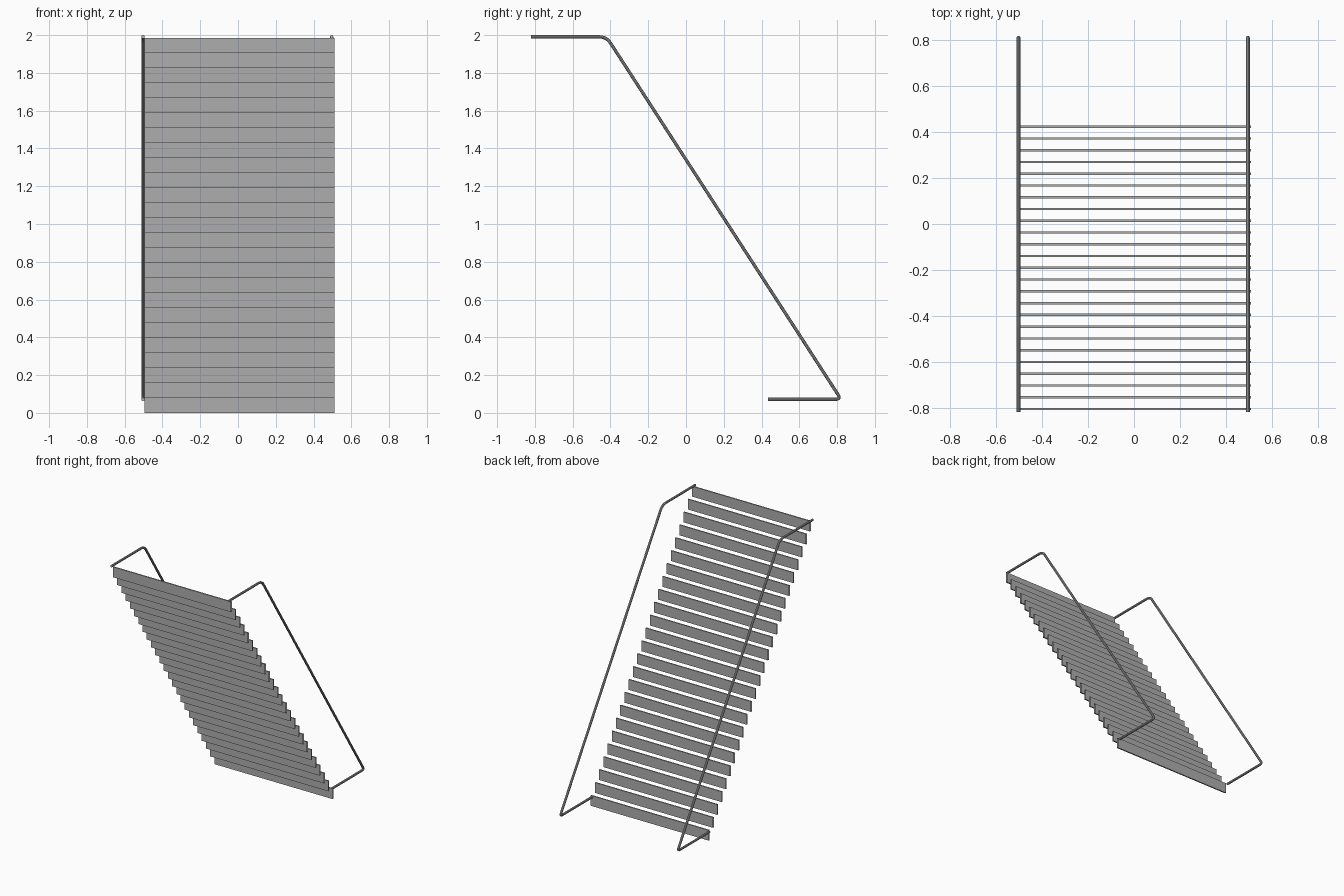
import bpy, bmesh
from mathutils import Vector

if "Cube" in bpy.data.objects:
    bpy.data.objects.remove(bpy.data.objects["Cube"])

grey = bpy.data.materials.new("mid grey")
grey.diffuse_color = (0.42, 0.42, 0.42, 1)
grey.use_nodes = True
grey.node_tree.nodes["Principled BSDF"].inputs["Base Color"].default_value = grey.diffuse_color

STEPS, RISE, RUN = 25, 0.0794, 0.05125
X0, X1, THICK = -0.495, 0.51, 0.01


def riser(i):
    """Thin upright board, open at its two ends."""
    y, z = 0.424 - i * RUN, i * RISE
    bm = bmesh.new()
    section = [(y - THICK / 2, z), (y + THICK / 2, z),
               (y + THICK / 2, z + RISE), (y - THICK / 2, z + RISE)]
    left = [bm.verts.new((X0, a, b)) for a, b in section]
    right = [bm.verts.new((X1, a, b)) for a, b in section]
    for k in range(4):
        n = (k + 1) % 4
        bm.faces.new((left[k], left[n], right[n], right[k]))
    bmesh.ops.recalc_face_normals(bm, faces=bm.faces)
    # make sure the front board faces outwards
    front = min(bm.faces, key=lambda f: f.calc_center_median().y)
    if front.normal.y > 0:
        bmesh.ops.reverse_faces(bm, faces=bm.faces)
    me = bpy.data.meshes.new("stair_riser")
    bm.to_mesh(me)
    bm.free()
    me.materials.append(grey)
    bpy.context.collection.objects.link(bpy.data.objects.new("stair_riser", me))


def rounded(a, corner, b, t, n=8):
    """Points of a rounded corner between the directions to a and b."""
    p = corner + (a - corner).normalized() * t
    q = corner + (b - corner).normalized() * t
    return [p * (1 - u) ** 2 + corner * 2 * u * (1 - u) + q * u ** 2
            for u in (k / n for k in range(n + 1))]


def handrail(name, x):
    """Bent round tube: flat top, long slope, flat return at the bottom."""
    top, bend, foot, end = [Vector((x, y, z)) for y, z in
                            [(-0.82, 1.991), (-0.421, 1.991), (0.821, 0.072), (0.435, 0.072)]]
    pts = [top] + rounded(top, bend, foot, 0.04) + rounded(bend, foot, end, 0.03) + [end]
    cu = bpy.data.curves.new(name, 'CURVE')
    cu.dimensions = '3D'
    cu.bevel_depth = 0.009
    cu.bevel_resolution = 3
    cu.use_fill_caps = True
    sp = cu.splines.new('POLY')
    sp.points.add(len(pts) - 1)
    for s, p in zip(sp.points, pts):
        s.co = (*p, 1)
    cu.materials.append(grey)
    ob = bpy.data.objects.new(name, cu)
    bpy.context.collection.objects.link(ob)
    bpy.ops.object.select_all(action='DESELECT')
    ob.select_set(True)
    bpy.context.view_layer.objects.active = ob
    bpy.ops.object.convert(target='MESH')
    bpy.ops.object.shade_smooth_by_angle()


# stair risers, lowest first
for i in range(STEPS):
    riser(i)

# handrails
handrail("handrail_left", -0.503)
handrail("handrail_right", 0.496)
